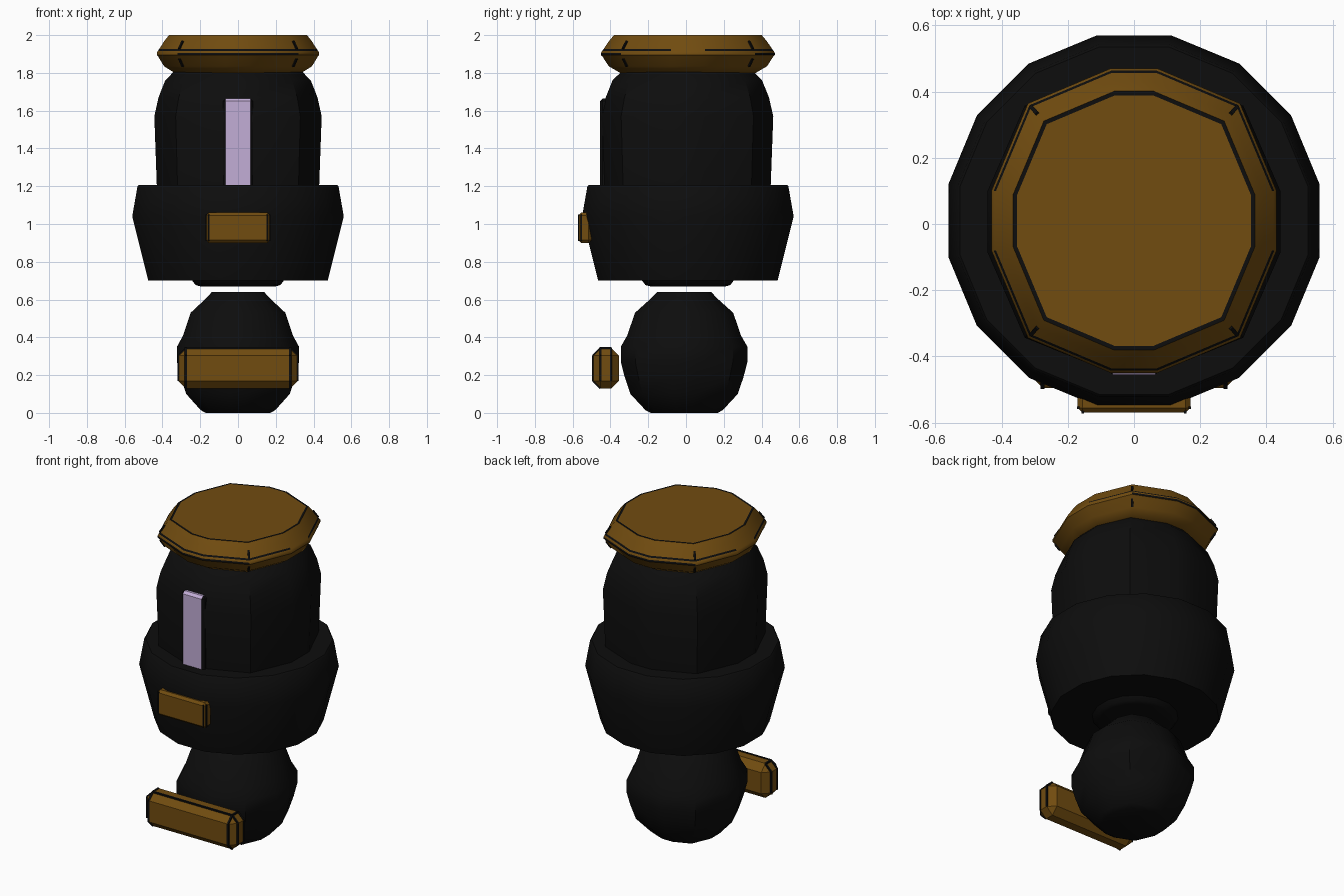
import bpy, bmesh, math
from mathutils import Vector

if "Cube" in bpy.data.objects:
    bpy.data.objects.remove(bpy.data.objects["Cube"], do_unlink=True)


def material(name, rgb):
    m = bpy.data.materials.new(name)
    m.use_nodes = True
    m.diffuse_color = (*rgb, 1)
    m.node_tree.nodes["Principled BSDF"].inputs["Base Color"].default_value = (*rgb, 1)
    return m


BLACK = material("black", (0.004, 0.004, 0.004))
BROWN = material("golden brown", (0.165, 0.072, 0.005))
LILAC = material("pale lilac", (0.54, 0.42, 0.67))


def finish(name, bm, mats, angle=None):
    bmesh.ops.recalc_face_normals(bm, faces=bm.faces)
    mesh = bpy.data.meshes.new(name)
    bm.to_mesh(mesh)
    bm.free()
    for m in mats:
        mesh.materials.append(m)
    ob = bpy.data.objects.new(name, mesh)
    bpy.context.collection.objects.link(ob)
    if angle:
        bpy.ops.object.select_all(action="DESELECT")
        ob.select_set(True)
        bpy.context.view_layer.objects.active = ob
        bpy.ops.object.shade_smooth_by_angle(angle=math.radians(angle))
    return ob


# Cross-sections of unit half-width: a soft twelve-sided one and a regular one
quarter = [(1, 0.2), (0.745, 0.77), (0.163, 1)]
half = quarter + [(-x, y) for x, y in reversed(quarter)]
SOFT = half + [(-x, -y) for x, y in half]
step = math.tau / 16
REGULAR = [(math.cos((i + 0.5) * step) / math.cos(step / 2),
            math.sin((i + 0.5) * step) / math.cos(step / 2)) for i in range(16)]


def stack(name, section, profile, mats, cy=0.0, sx=1.0, sy=1.0, dark=(), angle=40):
    """Loft the section through (scale, height) rings; dark bands use material 1."""
    bm = bmesh.new()
    rings = [[bm.verts.new((x * s * sx, y * s * sy + cy, z)) for x, y in section]
             for s, z in profile]
    n = len(section)
    bm.faces.new(rings[0])
    bm.faces.new(rings[-1])
    for j in range(len(rings) - 1):
        for i in range(n):
            k = (i + 1) % n
            f = bm.faces.new((rings[j][i], rings[j][k], rings[j + 1][k], rings[j + 1][i]))
            f.normal_update()
            if j in dark and abs(f.normal.x) < 0.8:
                f.material_index = 1
    return finish(name, bm, mats, angle)


def block(name, lo, hi, bevel, mats, dark_sides=False):
    """Chamfered box between two corners."""
    lo, hi = Vector(lo), Vector(hi)
    bm = bmesh.new()
    bmesh.ops.create_cube(bm, size=1)
    for v in bm.verts:
        v.co = (lo + hi) / 2 + v.co * (hi - lo)
    bmesh.ops.bevel(bm, geom=bm.edges[:], offset=bevel, segments=1, affect="EDGES")
    bmesh.ops.recalc_face_normals(bm, faces=bm.faces)
    if dark_sides:
        for f in bm.faces:
            f.material_index = int(abs(f.normal.x) > 0.2)
    return finish(name, bm, mats)


def seams(name, lines, width=0.012):
    """Thin dark bars along the given segments."""
    bm = bmesh.new()
    for p, q in lines:
        p, q = Vector(p), Vector(q)
        d = q - p
        rot = d.to_track_quat("Z", "Y")
        for v in bmesh.ops.create_cube(bm, size=1)["verts"]:
            c = Vector((v.co.x * width, v.co.y * width, v.co.z * d.length))
            v.co = (p + q) / 2 + rot @ c
    return finish(name, bm, [BLACK])


# Lower bulb
stack("lower_bulb", SOFT,
      [(0.52, 0), (0.6, 0.015), (0.83, 0.1), (0.92, 0.19), (0.98, 0.27),
       (0.98, 0.35), (0.88, 0.41), (0.76, 0.53), (0.5, 0.61), (0.42, 0.64)],
      [BLACK], cy=-0.01, sx=0.33, sy=0.342)

# Neck rim, wide collar and upper body
stack("neck_rim", REGULAR, [(0.2, 0.67), (0.225, 0.677), (0.25, 0.71)], [BLACK], cy=0.01)
stack("collar", REGULAR, [(0.475, 0.7), (0.56, 1.04), (0.532, 1.2), (0.525, 1.207)],
      [BLACK], cy=0.01)
stack("upper_body", SOFT,
      [(0.96, 1.15), (0.97, 1.2), (1, 1.57), (0.95, 1.67), (0.87, 1.76), (0.76, 1.81)],
      [BLACK], cy=0.007, sx=0.443, sy=0.455)

# Lid with dark seam bands
stack("lid", SOFT,
      [(0.78, 1.8), (0.91, 1.835), (0.985, 1.888), (1, 1.894), (1, 1.906),
       (0.985, 1.917), (0.97, 1.926), (0.91, 1.967), (0.85, 2), (0.823, 2)],
      [BROWN, BLACK], cy=0.01, sx=0.43, sy=0.46, dark=(3, 5, 8))


def lid_corner(sx, sy, s, z):
    return (sx * 0.745 * 0.43 * s, sy * 0.77 * 0.46 * s + 0.01, z)


ticks = []
for sx in (-1, 1):
    for sy in (-1, 1):
        ticks.append((lid_corner(sx, sy, 0.91, 1.835), lid_corner(sx, sy, 0.965, 1.875)))
        ticks.append((lid_corner(sx, sy, 0.97, 1.926), lid_corner(sx, sy, 0.91, 1.967)))
seams("lid_corner_seams", ticks)

# Vertical front strip
block("front_strip", (-0.08, -0.456, 1.15), (0.08, -0.38, 1.665), 0.015,
      [LILAC, BLACK], dark_sides=True)

# Small collar plate and large lower bar, with their dark edge seams
block("collar_plate", (-0.17, -0.57, 0.9), (0.17, -0.5, 1.06), 0.015, [BROWN])
block("lower_bar", (-0.318, -0.495, 0.128), (0.318, -0.355, 0.345), 0.042, [BROWN])
plate_lines, bar_lines = [], []
for s in (-1, 1):
    plate_lines += [((s * 0.155, -0.568, 0.91), (s * 0.155, -0.568, 1.05)),
                    ((s * 0.168, -0.555, 0.91), (s * 0.168, -0.555, 1.05))]
    bar_lines.append(((s * 0.276, -0.492, 0.17), (s * 0.276, -0.492, 0.303)))
    bar_lines.append(((s * 0.276, -0.453, 0.342), (s * 0.276, -0.397, 0.342)))
    bar_lines.append(((s * 0.276, -0.492, 0.303), (s * 0.276, -0.453, 0.342)))
    bar_lines.append(((s * 0.276, -0.492, 0.17), (s * 0.276, -0.453, 0.131)))
    for y in (-0.453, -0.397):
        bar_lines.append(((s * 0.315, y, 0.17), (s * 0.315, y, 0.303)))
        bar_lines.append(((s * 0.315, y, 0.303), (s * 0.276, y, 0.342)))
bar_lines.append(((-0.276, -0.453, 0.342), (0.276, -0.453, 0.342)))
seams("plate_seams", plate_lines, 0.008)
seams("bar_seams", bar_lines)
